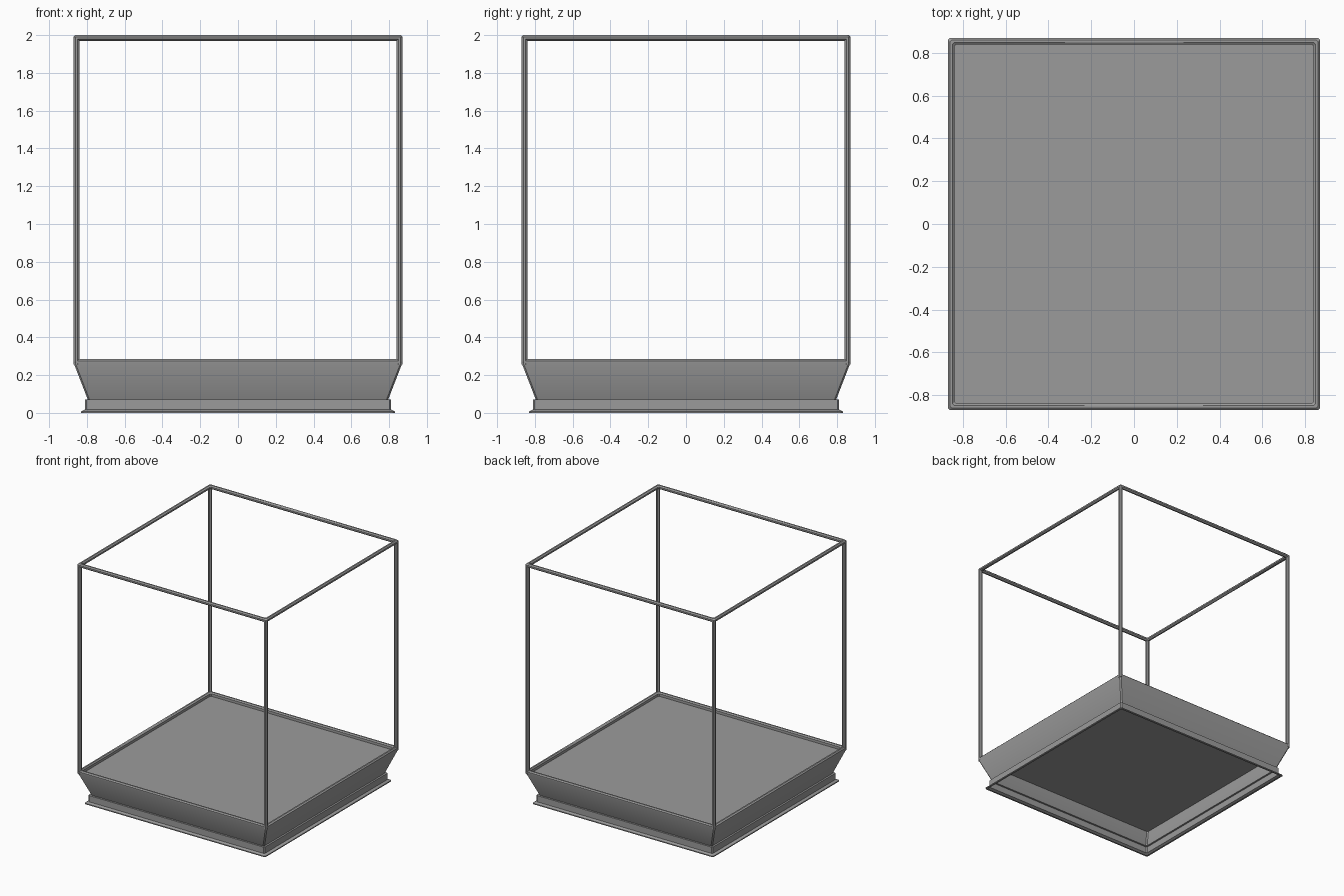
import bpy, bmesh, math

cube = bpy.data.objects.get("Cube")
if cube:
    bpy.data.objects.remove(cube, do_unlink=True)

# Single grey metal colour
grey = bpy.data.materials.new("grey_metal")
grey.use_nodes = True
grey.diffuse_color = (0.33, 0.33, 0.33, 1)
grey.node_tree.nodes["Principled BSDF"].inputs["Base Color"].default_value = grey.diffuse_color

HALF, BAR, CUT = 0.87, 0.03, 0.009   # outer half width, bar width, bar chamfer
TOP, RIM = 2.0, 0.285                # heights of the top frame and the base rim
FLOOR = 0.255


def finish(name, bm):
    bmesh.ops.recalc_face_normals(bm, faces=bm.faces)
    mesh = bpy.data.meshes.new(name)
    bm.to_mesh(mesh)
    bm.free()
    mesh.materials.append(grey)
    obj = bpy.data.objects.new(name, mesh)
    bpy.context.collection.objects.link(obj)
    bpy.ops.object.select_all(action='DESELECT')
    obj.select_set(True)
    bpy.context.view_layer.objects.active = obj
    bpy.ops.object.shade_smooth_by_angle(angle=math.radians(30))
    return obj


def square_loop(bm, r, z, c=CUT):
    """Square ring of vertices with cut corners."""
    verts = []
    for k in range(4):
        a = k * math.pi / 2
        for x, y in ((r, r - c), (r - c, r)):
            verts.append(bm.verts.new((x * math.cos(a) - y * math.sin(a),
                                       x * math.sin(a) + y * math.cos(a), z)))
    return verts


def square_sweep(name, profile, closed=False):
    bm = bmesh.new()
    loops = [square_loop(bm, r, z) for r, z in profile]
    pairs = list(zip(loops, loops[1:]))
    if closed:
        pairs.append((loops[-1], loops[0]))
    for low, high in pairs:
        for i in range(len(low)):
            j = (i + 1) % len(low)
            bm.faces.new((low[i], low[j], high[j], high[i]))
    return finish(name, bm)


def bar_section(r, z):
    """Eight-sided bar section with outer top corner at r, z."""
    a, b = CUT, BAR - CUT
    return [(r - u, z - v) for u, v in
            ((0, b), (0, a), (a, 0), (b, 0), (BAR, a), (BAR, b), (b, BAR), (a, BAR))]


# Flared base with stepped foot, sloping walls and rolled rim
foot = [(0.815, 0), (0.83, 0), (0.83, 0.008), (0.81, 0.018), (0.81, 0.07), (0.795, 0.07)]
square_sweep("base", foot + bar_section(HALF, RIM)[:6] + [(HALF - BAR, FLOOR)])

# Floor panel
bm = bmesh.new()
bm.faces.new(square_loop(bm, HALF - 0.004, FLOOR))
finish("floor_panel", bm)

# Top frame
square_sweep("top_frame", bar_section(HALF, TOP), closed=True)

# Corner posts
for side, sx in (("left", 1), ("right", -1)):
    for end, sy in (("front", -1), ("back", 1)):
        bm = bmesh.new()
        bottom, top = FLOOR, TOP - CUT
        ring = [(r - HALF + BAR / 2, z) for r, z in bar_section(HALF, BAR / 2)]
        centre = HALF - BAR / 2
        face = bm.faces.new([bm.verts.new((sx * centre + x, sy * centre + y, bottom))
                             for x, y in ring])
        grown = bmesh.ops.extrude_face_region(bm, geom=[face])
        bmesh.ops.translate(bm, vec=(0, 0, top - bottom),
                            verts=[v for v in grown["geom"] if isinstance(v, bmesh.types.BMVert)])
        finish(f"{end}_{side}_post", bm)
